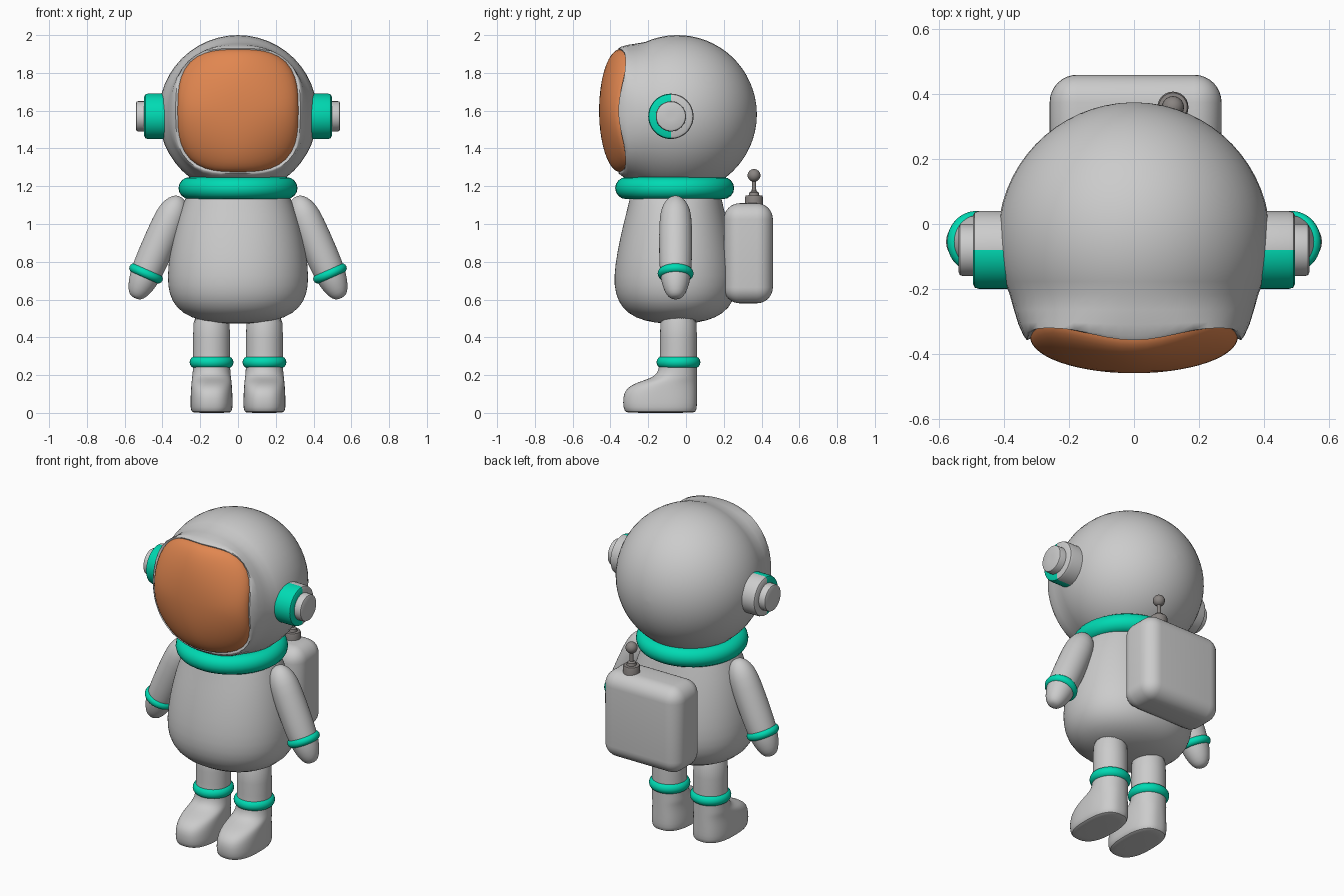
import bpy, bmesh, math
from mathutils import Vector

if "Cube" in bpy.data.objects:
    bpy.data.objects.remove(bpy.data.objects["Cube"])

X, Y, Z = Vector((1, 0, 0)), Vector((0, 1, 0)), Vector((0, 0, 1))


def material(name, rgb):
    m = bpy.data.materials.new(name)
    m.diffuse_color = (*rgb, 1)
    m.use_nodes = True
    m.node_tree.nodes["Principled BSDF"].inputs["Base Color"].default_value = m.diffuse_color
    return m


ORANGE = material("visor_orange", (0.75, 0.24, 0.08))
GREEN = material("trim_green", (0.0, 0.7, 0.45))
METAL = material("antenna_metal", (0.25, 0.23, 0.22))


def finish(ob, name, mat=None, angle=40):
    ob.name = name
    if mat:
        ob.data.materials.append(mat)
    ob.data.polygons.foreach_set("use_smooth", [True] * len(ob.data.polygons))
    ob.data.set_sharp_from_angle(angle=math.radians(angle))
    return ob


def ring(c, u, v, a, b, n=2.0, curl=0.0, count=48):
    """Superellipse cross-section; curl shifts the corners along the axis."""
    c, w, pts = Vector(c), u.cross(v), []
    for i in range(count):
        t = 2 * math.pi * i / count
        p, q = math.cos(t), math.sin(t)
        k = (abs(p) ** n + abs(q) ** n) ** (-1 / n)
        pts.append(c + u * a * k * p + v * b * k * q + w * curl * (k - 1))
    return pts


def loft(name, rings, mat=None, subsurf=0, angle=40):
    bm = bmesh.new()
    rows = [[bm.verts.new(p) for p in r] for r in rings]
    for r0, r1 in zip(rows, rows[1:]):
        for i in range(len(r0)):
            j = (i + 1) % len(r0)
            bm.faces.new((r0[i], r0[j], r1[j], r1[i]))
    bm.faces.new(rows[0])
    bm.faces.new(rows[-1])
    bmesh.ops.recalc_face_normals(bm, faces=bm.faces)
    me = bpy.data.meshes.new(name)
    bm.to_mesh(me)
    bm.free()
    ob = bpy.data.objects.new(name, me)
    bpy.context.collection.objects.link(ob)
    if subsurf:
        ob.modifiers.new("smooth", "SUBSURF").levels = subsurf
        ob.modifiers["smooth"].render_levels = subsurf
    return finish(ob, name, mat, angle)


def lathe(name, origin, axis, profile, mat=None, subsurf=0, count=48):
    """Circular sections given as (distance along axis, radius)."""
    axis = Vector(axis).normalized()
    v = axis.cross(Y).normalized()
    return loft(name, [ring(Vector(origin) + axis * s, Y, v, r, r, count=count)
                       for s, r in profile], mat, subsurf)


def band(name, loc, major, minor, tilt=0.0):
    bpy.ops.mesh.primitive_torus_add(location=loc, rotation=(0, tilt, 0), major_segments=48,
                                     minor_segments=16, major_radius=major, minor_radius=minor)
    return finish(bpy.context.object, name, GREEN, 80)


# Helmet: round at the back, squared off towards the face opening
head = []
for i in range(21):
    t = math.radians(1 + 113 * i / 20)
    r = 0.42 * math.sin(t)
    head.append(ring((0, -0.045 + 0.42 * math.cos(t), 1.58), X, Z, r, r))
for y, z, r, n in [(-0.265, 1.585, 0.37, 2.15), (-0.31, 1.592, 0.356, 2.4),
                   (-0.345, 1.598, 0.34, 2.75), (-0.358, 1.6, 0.33, 3), (-0.352, 1.6, 0.315, 3)]:
    head.append(ring((0, y, z), X, Z, r, r, n, -0.33 * (n - 2)))
loft("helmet", head, angle=60)

# Visor: domed rounded square
visor = []
for i in range(15):
    t = math.radians(90 - 89 * i / 14)
    s = math.sin(t)
    visor.append(ring((0, -0.348 - 0.112 * math.cos(t), 1.6), X, Z, 0.32 * s, 0.325 * s,
                      2 + s * s, -0.33 * s * s))
loft("visor", visor, ORANGE, angle=60)

# Collar and torso
band("collar", (0, -0.06, 1.19), 0.257, 0.058)
torso = [(0.473, 0.02, 0.02), (0.475, 0.13, 0.11), (0.502, 0.25, 0.215), (0.555, 0.328, 0.285),
         (0.63, 0.366, 0.32), (0.72, 0.375, 0.328), (0.85, 0.362, 0.31), (1.0, 0.33, 0.277),
         (1.1, 0.295, 0.25), (1.2, 0.25, 0.23), (1.25, 0.2, 0.2)]
loft("torso", [ring((0, -0.055, z), X, Y, a, b, 2.15) for z, a, b in torso], subsurf=1)

# Leg and boot sections: z, front y, back y, half width, squareness
boot = [(0.0, -0.305, 0.035, 0.09, 2.5), (0.004, -0.32, 0.05, 0.104, 2.6),
        (0.025, -0.332, 0.058, 0.112, 2.6), (0.08, -0.334, 0.058, 0.111, 2.6),
        (0.12, -0.322, 0.058, 0.109, 2.5), (0.15, -0.285, 0.058, 0.107, 2.4),
        (0.17, -0.23, 0.058, 0.105, 2.3), (0.187, -0.18, 0.058, 0.103, 2.2),
        (0.21, -0.152, 0.058, 0.1, 2.1), (0.25, -0.138, 0.058, 0.098, 2),
        (0.4, -0.138, 0.058, 0.098, 2), (0.56, -0.138, 0.058, 0.098, 2)]
# Arm sections: distance up from the cuff, radius
arm = [(-0.143, 0.008), (-0.14, 0.03), (-0.115, 0.053), (-0.06, 0.073), (0, 0.083), (0.1, 0.088),
       (0.3, 0.088), (0.37, 0.078), (0.42, 0.053), (0.442, 0.025), (0.445, 0.006)]

for s, side in ((1, "left"), (-1, "right")):
    loft(side + "_leg", [ring((0.14 * s, (f + b) / 2, z), X, Y, w, (b - f) / 2, n)
                         for z, f, b, w, n in boot], subsurf=1)
    band(side + "_ankle_band", (0.14 * s, -0.04, 0.268), 0.083, 0.033)

    cuff = (0.487 * s, -0.055, 0.738)
    lathe(side + "_arm", cuff, (-0.404 * s, 0, 0.915), arm, subsurf=1, count=32)
    band(side + "_cuff", cuff, 0.07, 0.025, -s * math.atan2(0.404, 0.915))

    # Earpiece: front half of the disc is coloured
    ear = lathe(side + "_earpiece", (0, -0.08, 1.57), (s, 0, 0),
                [(0.33, 0.12), (0.478, 0.12), (0.491, 0.116), (0.497, 0.104), (0.497, 0.05)])
    ear.data.materials.append(None)
    ear.data.materials.append(GREEN)
    for p in ear.data.polygons:
        p.material_index = 1 if p.center.y < -0.0801 else 0
    lathe(side + "_earpiece_cap", (0, -0.08, 1.57), (s, 0, 0),
          [(0.45, 0.08), (0.528, 0.08), (0.537, 0.077), (0.541, 0.068), (0.541, 0.02)])

# Backpack: rounded box
bpy.ops.mesh.primitive_cube_add(size=1, location=(0.005, 0.33, 0.845))
pack = bpy.context.object
pack.data.transform(((0.53, 0, 0, 0), (0, 0.26, 0, 0), (0, 0, 0.53, 0), (0, 0, 0, 1)))
bev = pack.modifiers.new("round", "BEVEL")
bev.width, bev.segments = 0.085, 8
finish(pack, "backpack", angle=180)

# Antenna
lathe("antenna", (0.12, 0.36, 0), Z,
      [(1.08, 0.048), (1.14, 0.048), (1.15, 0.044), (1.152, 0.028), (1.168, 0.024),
       (1.175, 0.012), (1.25, 0.011)], METAL, count=24)
bpy.ops.mesh.primitive_uv_sphere_add(segments=24, ring_count=12, radius=0.034,
                                     location=(0.12, 0.36, 1.257))
finish(bpy.context.object, "antenna_ball", METAL)
